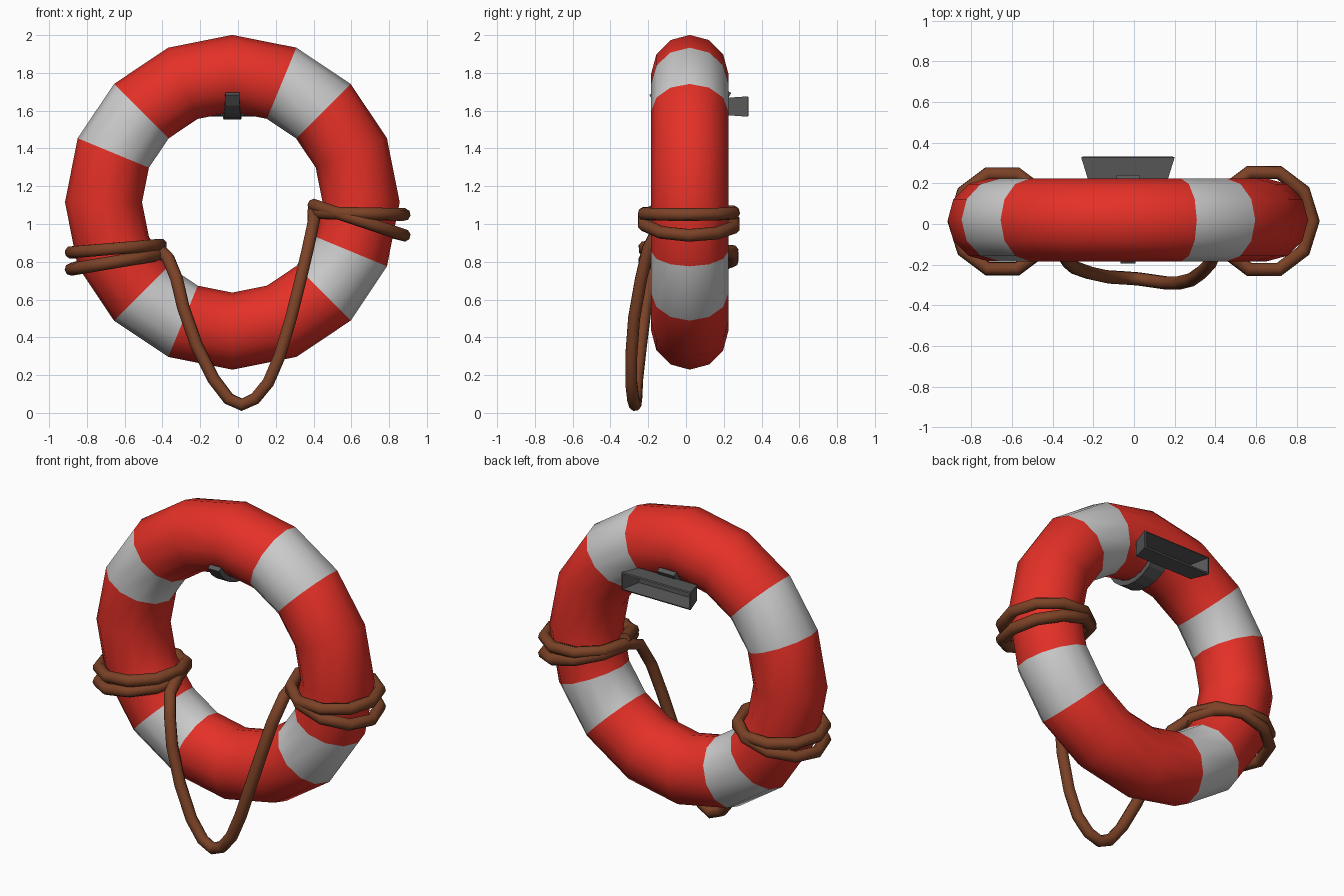
import bpy, bmesh
from math import sin, cos, pi, radians

if "Cube" in bpy.data.objects:
    bpy.data.objects.remove(bpy.data.objects["Cube"])


def material(name, rgb):
    m = bpy.data.materials.new(name)
    m.diffuse_color = (*rgb, 1)
    m.use_nodes = True
    m.node_tree.nodes["Principled BSDF"].inputs["Base Color"].default_value = m.diffuse_color
    return m


def add_mesh(name, bm, mats, smooth):
    bmesh.ops.recalc_face_normals(bm, faces=bm.faces)
    me = bpy.data.meshes.new(name)
    bm.to_mesh(me)
    bm.free()
    for m in mats:
        me.materials.append(m)
    for p in me.polygons:
        p.use_smooth = smooth
    ob = bpy.data.objects.new(name, me)
    bpy.context.collection.objects.link(ob)
    return ob


red = material("red", (0.78, 0.03, 0.02))
pale = material("pale_grey", (0.55, 0.55, 0.55))
brown = material("rope_brown", (0.2, 0.055, 0.02))
dark = material("dark_grey", (0.1, 0.1, 0.1))

CX, CY, CZ = -0.03, 0.02, 1.115
MAJOR, MINOR = 0.682, 0.204

# Buoy ring: 16 segments, every fourth one pale
bm = bmesh.new()
rings = []
for i in range(16):
    a = i * pi / 8
    rings.append([bm.verts.new((CX + (MAJOR + MINOR * cos(b)) * cos(a),
                                CY + MINOR * sin(b),
                                CZ + (MAJOR + MINOR * cos(b)) * sin(a)))
                  for b in (j * pi / 6 for j in range(12))])
for i in range(16):
    r, s = rings[i], rings[(i + 1) % 16]
    for j in range(12):
        k = (j + 1) % 12
        f = bm.faces.new((r[j], s[j], s[k], r[k]))
        f.material_index = 1 if i % 4 == 2 else 0
add_mesh("buoy_ring", bm, (red, pale), True)


# Rope: two turns at each side, joined by a hanging loop
def coil(cx, cy, rx, ry, levels, side, spin):
    """levels are heights at inner, outer, inner, outer, inner."""
    pts = []
    for i in range(21):
        t = i / 10
        h = min(int(t * 2), 3)
        u = (1 - cos(pi * (t * 2 - h))) / 2
        z = levels[h] * (1 - u) + levels[h + 1] * u
        a = 2 * pi * t
        pts.append((cx - side * rx * cos(a), cy + spin * ry * sin(a), z))
    return pts


path = coil(0.64, 0.015, 0.24, 0.25, (1.10, 0.94, 1.06, 1.05, 1.07), 1, -1)
path += [(0.40, -0.13, 1.01), (0.37, -0.20, 0.87), (0.33, -0.24, 0.70),
         (0.28, -0.275, 0.50), (0.22, -0.29, 0.30), (0.16, -0.29, 0.16),
         (0.09, -0.28, 0.075), (0.02, -0.27, 0.043), (-0.05, -0.265, 0.075),
         (-0.13, -0.26, 0.18), (-0.22, -0.24, 0.36), (-0.29, -0.215, 0.56),
         (-0.325, -0.185, 0.71), (-0.37, -0.12, 0.82)]
path += coil(-0.647, 0.013, 0.237, 0.245, (0.86, 0.85, 0.89, 0.76, 0.84), -1, 1)

cu = bpy.data.curves.new("rope", 'CURVE')
cu.dimensions = '3D'
cu.bevel_depth = 0.034
cu.bevel_resolution = 2
cu.use_fill_caps = True
sp = cu.splines.new('POLY')
sp.points.add(len(path) - 1)
for p, co in zip(sp.points, path):
    p.co = (*co, 1)
sp.use_smooth = True
cu.materials.append(brown)
bpy.context.collection.objects.link(bpy.data.objects.new("rope", cu))

# Wall bracket: flared shallow tray, open at the back
bm = bmesh.new()


def rect(hx, hz, y):
    return [bm.verts.new((CX + sx * hx, y, 1.622 + sz * hz))
            for sx, sz in ((-1, -1), (1, -1), (1, 1), (-1, 1))]


near, far = rect(0.195, 0.046, 0.215), rect(0.23, 0.054, 0.328)
bm.faces.new(near)
for i in range(4):
    j = (i + 1) % 4
    bm.faces.new((near[i], near[j], far[j], far[i]))
tray = add_mesh("wall_bracket", bm, (dark,), False)
mod = tray.modifiers.new("walls", 'SOLIDIFY')
mod.thickness = 0.012
mod.offset = -1

# Hook: curved strap cradling the inside of the ring
bm = bmesh.new()
prev = None
STEPS = 8
for i in range(STEPS + 1):
    a = radians(-25 - 127 * i / STEPS)
    w = 0.057 - 0.02 * i / STEPS
    sec = [bm.verts.new((CX + s * w, CY + r * cos(a), CZ + MAJOR + r * sin(a)))
           for s, r in ((-1, 0.213), (1, 0.213), (1, 0.243), (-1, 0.243))]
    if prev:
        for j in range(4):
            k = (j + 1) % 4
            bm.faces.new((prev[j], prev[k], sec[k], sec[j]))
    if i in (0, STEPS):
        bm.faces.new(sec)
    prev = sec
add_mesh("hook", bm, (dark,), False)
